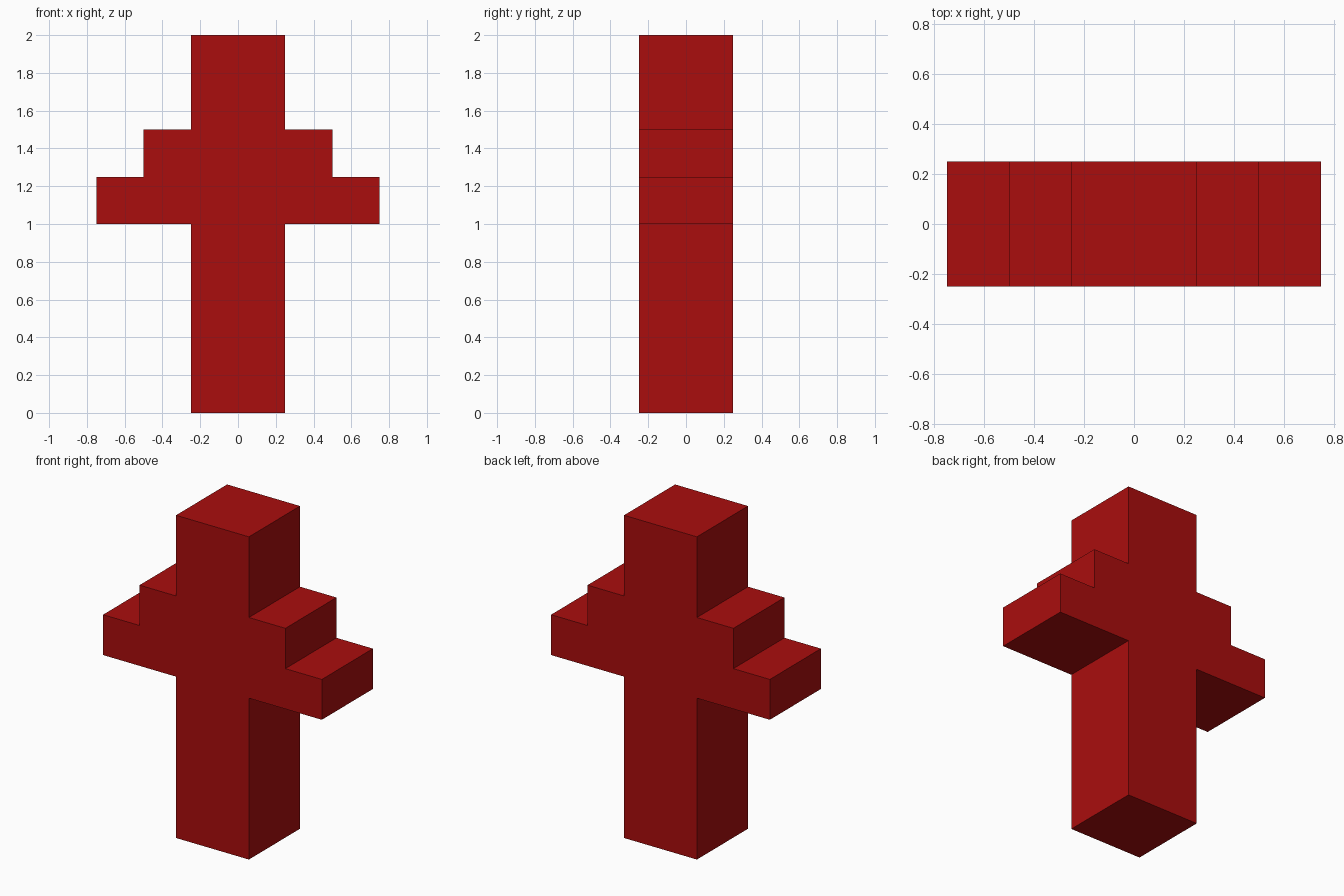
import bpy, bmesh

if "Cube" in bpy.data.objects:
    bpy.data.objects.remove(bpy.data.objects["Cube"])

# Single flat red
red = bpy.data.materials.new("deep red")
red.diffuse_color = (0.40, 0.004, 0.004, 1.0)
red.use_nodes = True
red.node_tree.nodes["Principled BSDF"].inputs["Base Color"].default_value = red.diffuse_color

# Right half of the stepped cross outline (x, z), mirrored for the left half
half = [(0.25, 0), (0.25, 1), (0.75, 1), (0.75, 1.25),
        (0.5, 1.25), (0.5, 1.5), (0.25, 1.5), (0.25, 2)]
outline = half + [(-x, z) for x, z in reversed(half)]
DEPTH = 0.5

# Stepped cross: outline face extruded from front to back
bm = bmesh.new()
face = bm.faces.new([bm.verts.new((x, -DEPTH / 2, z)) for x, z in outline])
result = bmesh.ops.extrude_face_region(bm, geom=[face], use_keep_orig=True)
back = [v for v in result["geom"] if isinstance(v, bmesh.types.BMVert)]
bmesh.ops.translate(bm, vec=(0, DEPTH, 0), verts=back)
bmesh.ops.recalc_face_normals(bm, faces=bm.faces)

mesh = bpy.data.meshes.new("stepped_cross")
bm.to_mesh(mesh)
bm.free()
mesh.materials.append(red)
bpy.context.collection.objects.link(bpy.data.objects.new("stepped_cross", mesh))
